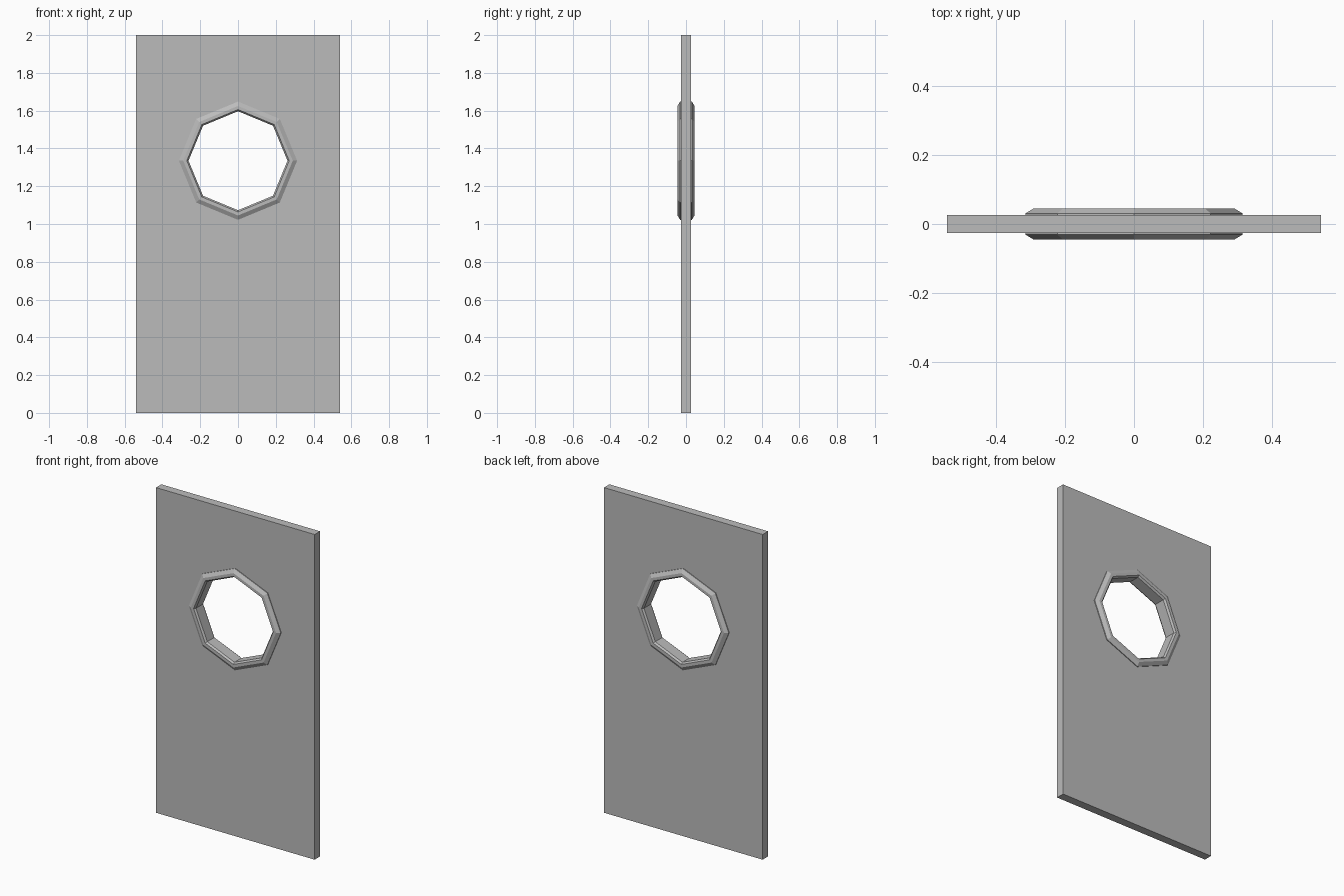
import bpy, bmesh, math

if "Cube" in bpy.data.objects:
    bpy.data.objects.remove(bpy.data.objects["Cube"])

W, H, T = 0.54, 2.0, 0.026      # half width, height, half thickness
ZC, SIDES, HOLE = 1.335, 8, 0.285

grey = bpy.data.materials.new("mid_grey")
grey.diffuse_color = (0.5, 0.5, 0.5, 1)
grey.use_nodes = True
grey.node_tree.nodes["Principled BSDF"].inputs["Base Color"].default_value = grey.diffuse_color


def finish(bm, name):
    bmesh.ops.recalc_face_normals(bm, faces=bm.faces)
    me = bpy.data.meshes.new(name)
    bm.to_mesh(me)
    bm.free()
    me.materials.append(grey)
    ob = bpy.data.objects.new(name, me)
    bpy.context.collection.objects.link(ob)
    return ob


def polar(r, i):
    a = -math.pi / 2 + 2 * math.pi * i / SIDES
    return r * math.cos(a), ZC + r * math.sin(a)


# Door panel: two mirrored halves around the octagonal opening, then extruded
bm = bmesh.new()
half = [(0, 0), (W, 0), (W, H), (0, H)]
half += [polar(HOLE, i) for i in range(SIDES // 2, -1, -1)]
for s in (1, -1):
    pts = half if s == 1 else half[::-1]
    bm.faces.new([bm.verts.new((s * x, -T, z)) for x, z in pts])
bmesh.ops.remove_doubles(bm, verts=bm.verts, dist=1e-5)
ext = bmesh.ops.extrude_face_region(bm, geom=bm.faces[:], use_keep_orig=True)
new = [g for g in ext["geom"] if isinstance(g, bmesh.types.BMVert)]
bmesh.ops.translate(bm, verts=new, vec=(0, 2 * T, 0))
finish(bm, "door_panel")

# Window rim: chamfered profile swept around the octagon
side = [(0.262, 0.034), (0.271, 0.045), (0.290, 0.045), (0.313, 0.031)]
profile = side + [(r, -y) for r, y in reversed(side)]
bm = bmesh.new()
rings = []
for i in range(SIDES):
    ring = []
    for r, y in profile:
        x, z = polar(r, i)
        ring.append(bm.verts.new((x, y, z)))
    rings.append(ring)
n = len(profile)
for i in range(SIDES):
    a, b = rings[i], rings[(i + 1) % SIDES]
    for j in range(n):
        k = (j + 1) % n
        bm.faces.new((a[j], a[k], b[k], b[j]))
finish(bm, "window_rim")
